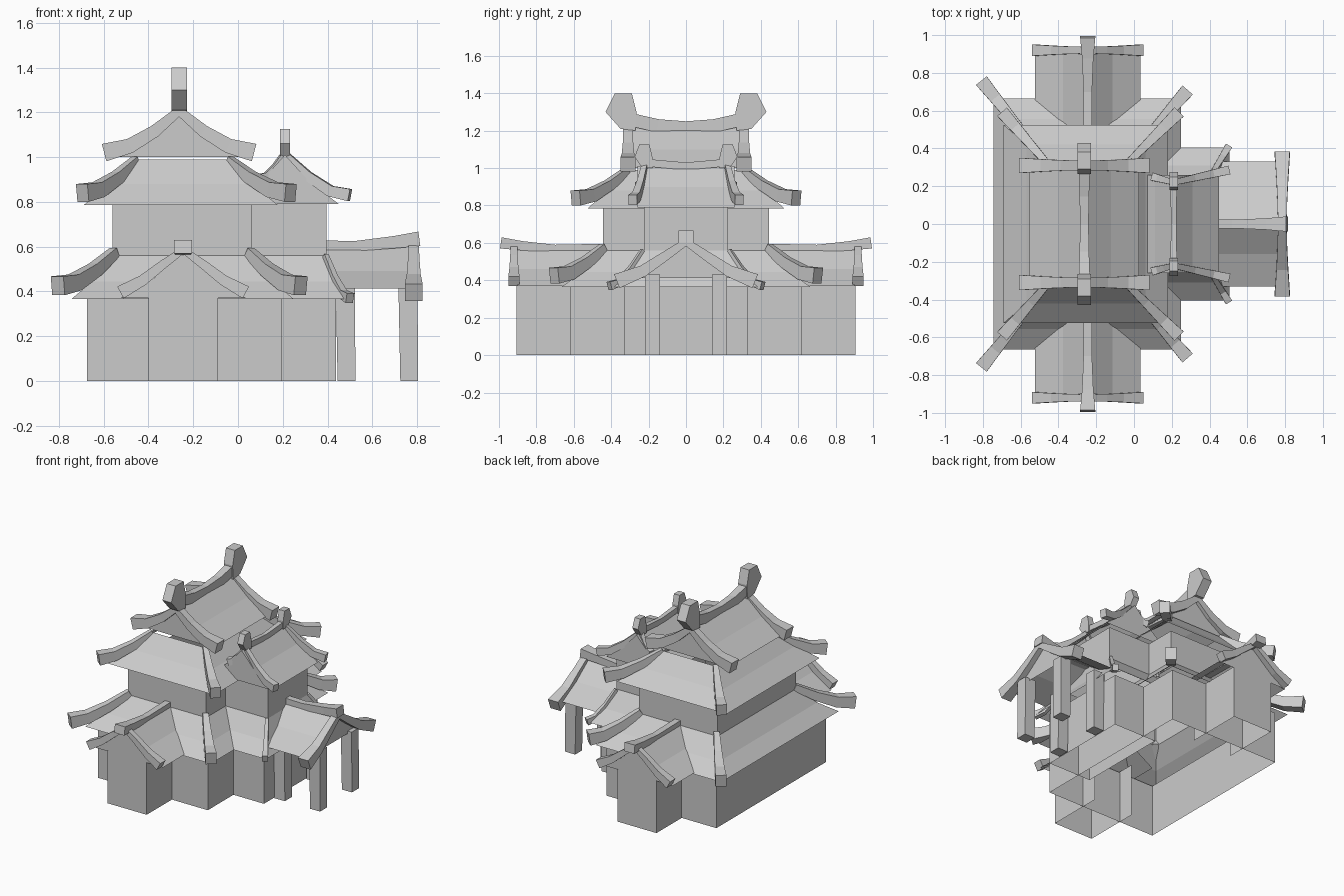
import bpy
import math
from mathutils import Vector, Matrix

cube = bpy.data.objects.get("Cube")
if cube:
    bpy.data.objects.remove(cube, do_unlink=True)

grey = bpy.data.materials.new("plain grey")
grey.use_nodes = True
grey.diffuse_color = (0.6, 0.6, 0.6, 1)
grey.node_tree.nodes["Principled BSDF"].inputs["Base Color"].default_value = (0.6, 0.6, 0.6, 1)


def make(name, verts, faces, matrix=None):
    mesh = bpy.data.meshes.new(name)
    mesh.from_pydata([tuple(v) for v in verts], [], faces)
    if matrix:
        mesh.transform(matrix)
    mesh.materials.append(grey)
    mesh.update()
    obj = bpy.data.objects.new(name, mesh)
    bpy.context.collection.objects.link(obj)
    return obj


def rings(name, levels):
    """Open shell through stacked rectangles (x0, x1, half depth, z)."""
    verts, faces = [], []
    for x0, x1, d, z in levels:
        verts += [(x0, -d, z), (x1, -d, z), (x1, d, z), (x0, d, z)]
    for k in range(len(levels) - 1):
        for i in range(4):
            a, b = 4 * k + i, 4 * k + (i + 1) % 4
            faces.append((a, b, b + 4, a + 4))
    return make(name, verts, faces)


def walls(name, x0, x1, d, z0, z1):
    return rings(name, [(x0, x1, d, z0), (x0, x1, d, z1)])


def mirrored(half):
    """Full left-to-right profile from a ridge-to-eave half."""
    return [(-u, z) for u, z in reversed(half[1:])] + half


def gable_roof(name, half, y0, y1, matrix, closed=(False, True), base=None):
    """Curved gable roof along local y with filled ends."""
    prof = mirrored(half)
    n = len(prof)
    verts = [(u, y, z) for y in (y0, y1) for u, z in prof]
    faces = [(i, i + 1, n + i + 1, n + i) for i in range(n - 1)]
    if closed[0]:
        faces.append(tuple(reversed(range(n))))
    if closed[1]:
        faces.append(tuple(range(n, 2 * n)))
    return make(name, verts, faces, matrix)


def bar(name, path, sizes, matrix=None):
    """Rectangular beam along a path; sizes are (width, height)."""
    pts = [Vector(p) for p in path]
    verts, faces, n = [], [], len(pts)
    for i, p in enumerate(pts):
        t = (pts[min(i + 1, n - 1)] - pts[max(i - 1, 0)]).normalized()
        side = t.cross(Vector((0, 0, 1))).normalized()
        up = side.cross(t)
        w, h = sizes[i][0] / 2, sizes[i][1] / 2
        verts += [p + side * a * w + up * b * h for a, b in ((-1, -1), (1, -1), (1, 1), (-1, 1))]
    for k in range(n - 1):
        for i in range(4):
            a, b = 4 * k + i, 4 * k + (i + 1) % 4
            faces.append((a, b, b + 4, a + 4))
    faces += [(3, 2, 1, 0), tuple(range(4 * n - 4, 4 * n))]
    return make(name, verts, faces, matrix)


def hip_beams(name, start, end, thin, thick):
    """Pair of flared corner beams, one front and one back."""
    a, b = Vector(start), Vector(end)
    for side, label in ((-1, "front"), (1, "back")):
        path, sizes = [], []
        for t, fall in ((0, 0), (0.35, 0.52), (0.7, 0.9), (1, 1)):
            p = a.lerp(b, t)
            path.append((p.x, side * p.y, a.z + (b.z - a.z) * fall))
            w = thin + (thick - thin) * t
            sizes.append((w * 0.85, w))
        bar(f"{name}_{label}", path, sizes)


def barge(name, half, y, thin, thick, matrix=None):
    """Curved beam across a gable end."""
    prof = mirrored(half)
    reach = half[-1][0]
    sizes = []
    for u, z in prof:
        w = thin + (thick - thin) * (abs(u) / reach) ** 1.5
        sizes.append((w, w))
    return bar(name, [(u, y, z) for u, z in prof], sizes, matrix)


def plate(name, outline, x, width):
    """Outline in y and z given thickness along x."""
    n = len(outline)
    verts = [(x + s * width / 2, y, z) for s in (-1, 1) for y, z in outline]
    faces = [tuple(reversed(range(n))), tuple(range(n, 2 * n))]
    faces += [(i, (i + 1) % n, n + (i + 1) % n, n + i) for i in range(n)]
    return make(name, verts, faces)


# Walls
walls("ground_floor_walls", -0.675, 0.195, 0.62, 0, 0.37)
walls("side_annex_walls", 0.1, 0.437, 0.33, 0, 0.37)
walls("upper_floor_walls", -0.56, 0.06, 0.445, 0.55, 0.79)
walls("upper_annex_walls", 0.0, 0.395, 0.225, 0.5, 0.79)

# Hipped skirt roofs
rings("lower_roof", [(-0.745, 0.25, 0.665, 0.365), (-0.65, 0.155, 0.555, 0.445), (-0.56, 0.06, 0.445, 0.56)])
rings("annex_lower_roof", [(0.0, 0.505, 0.405, 0.365), (0.0, 0.445, 0.31, 0.445), (0.0, 0.395, 0.225, 0.56)])
rings("upper_roof", [(-0.69, 0.18, 0.525, 0.785), (-0.57, 0.06, 0.42, 0.88), (-0.465, -0.045, 0.325, 0.99)])

# Corner beams
hip_beams("lower_hip_right", (-0.55, 0.44, 0.575), (-0.805, 0.755, 0.425), 0.045, 0.085)
hip_beams("lower_hip_left", (0.05, 0.44, 0.575), (0.28, 0.705, 0.425), 0.045, 0.085)
hip_beams("upper_hip_right", (-0.455, 0.315, 0.985), (-0.695, 0.59, 0.84), 0.04, 0.08)
hip_beams("upper_hip_left", (-0.04, 0.315, 0.985), (0.235, 0.59, 0.84), 0.04, 0.08)
hip_beams("annex_lower_hip", (0.39, 0.23, 0.56), (0.5, 0.41, 0.37), 0.025, 0.045)
hip_beams("annex_upper_hip_left", (0.21, 0.22, 1.01), (0.5, 0.285, 0.83), 0.035, 0.055)
hip_beams("annex_upper_hip_right", (0.21, 0.22, 1.01), (0.1, 0.25, 0.9), 0.035, 0.05)

# Crowning gable and its ridge
top = Matrix.Translation((-0.263, 0, 0))
gable_roof("top_roof", [(0, 1.22), (0.14, 1.1), (0.29, 1.0)], -0.31, 0.31, top, (True, True))
top_barge = [(0, 1.205), (0.11, 1.115), (0.22, 1.05), (0.335, 1.02)]

# Small annex gable
annex = Matrix.Translation((0.21, 0, 0))
gable_roof("annex_roof", [(0, 1.01), (0.1, 0.9), (0.24, 0.79)], -0.26, 0.26, annex, (True, True))

bar("top_ridge", [(-0.263, y, 1.215 + 0.5 * y * y) for y in (-0.3, -0.15, 0, 0.15, 0.3)],
    [(w, 0.07) for w in (0.06, 0.05, 0.045, 0.05, 0.06)])
bar("annex_ridge", [(0.21, y, 1.01 + 0.4 * y * y) for y in (-0.22, 0, 0.22)],
    [(0.035, 0.04), (0.028, 0.04), (0.035, 0.04)])
finial = [(0.27, 1.2), (0.35, 1.21), (0.43, 1.3), (0.38, 1.4), (0.29, 1.4), (0.265, 1.3)]
small_finial = [(0.18, 1.0), (0.235, 1.0), (0.275, 1.06), (0.25, 1.125), (0.195, 1.125), (0.18, 1.06)]

# Everything repeated at front and back
for s, label in ((-1, "front"), (1, "back")):
    barge(f"top_barge_{label}", top_barge, s * 0.31, 0.05, 0.08, top)
    plate(f"top_finial_{label}", [(s * y, z) for y, z in finial], -0.263, 0.07)
    plate(f"annex_finial_{label}", [(s * y, z) for y, z in small_finial], 0.21, 0.045)

    # Projecting wing
    wing = Matrix.Translation((-0.245, 0, 0)) @ Matrix.Scale(s, 4, (0, 1, 0))
    x0, x1 = -0.155, 0.155
    make(f"wing_walls_{label}",
         [(x, y, z) for z in (0, 0.375) for x, y in ((x0, 0.5), (x0, 0.905), (x1, 0.905), (x1, 0.5))],
         [(i, i + 1, i + 5, i + 4) for i in range(3)], wing)
    gable_roof(f"wing_roof_{label}", [(0, 0.58), (0.13, 0.46), (0.28, 0.37)], 0.44, 0.9, wing)
    barge(f"wing_barge_{label}", [(0, 0.585), (0.09, 0.52), (0.18, 0.45), (0.28, 0.395)], 0.92, 0.035, 0.06, wing)
    bar(f"wing_ridge_{label}", [(0, 0.44, 0.575), (0, 0.7, 0.57), (0, 0.88, 0.585), (0, 0.99, 0.6)],
        [(0.045, 0.04), (0.045, 0.04), (0.06, 0.05), (0.08, 0.06)], wing)

    # Porch posts
    for x, place in ((0.762, "outer"), (0.482, "inner")):
        bar(f"porch_post_{place}_{label}", [(x + 0.003, s * 0.18, 0), (x - 0.003, s * 0.18, 0.43)],
            [(0.08, 0.08), (0.08, 0.085)])

# Porch roof on the left side
porch = Matrix.Rotation(-math.pi / 2, 4, "Z")
gable_roof("porch_roof", [(0, 0.6), (0.16, 0.49), (0.33, 0.412)], 0.39, 0.77, porch)
barge("porch_barge", [(0, 0.605), (0.11, 0.53), (0.23, 0.45), (0.37, 0.395)], 0.785, 0.045, 0.08, porch)
bar("porch_ridge", [(0, 0.39, 0.605), (0, 0.52, 0.602), (0, 0.7, 0.62), (0, 0.81, 0.635)],
    [(0.045, 0.045), (0.045, 0.045), (0.06, 0.055), (0.08, 0.065)], porch)
